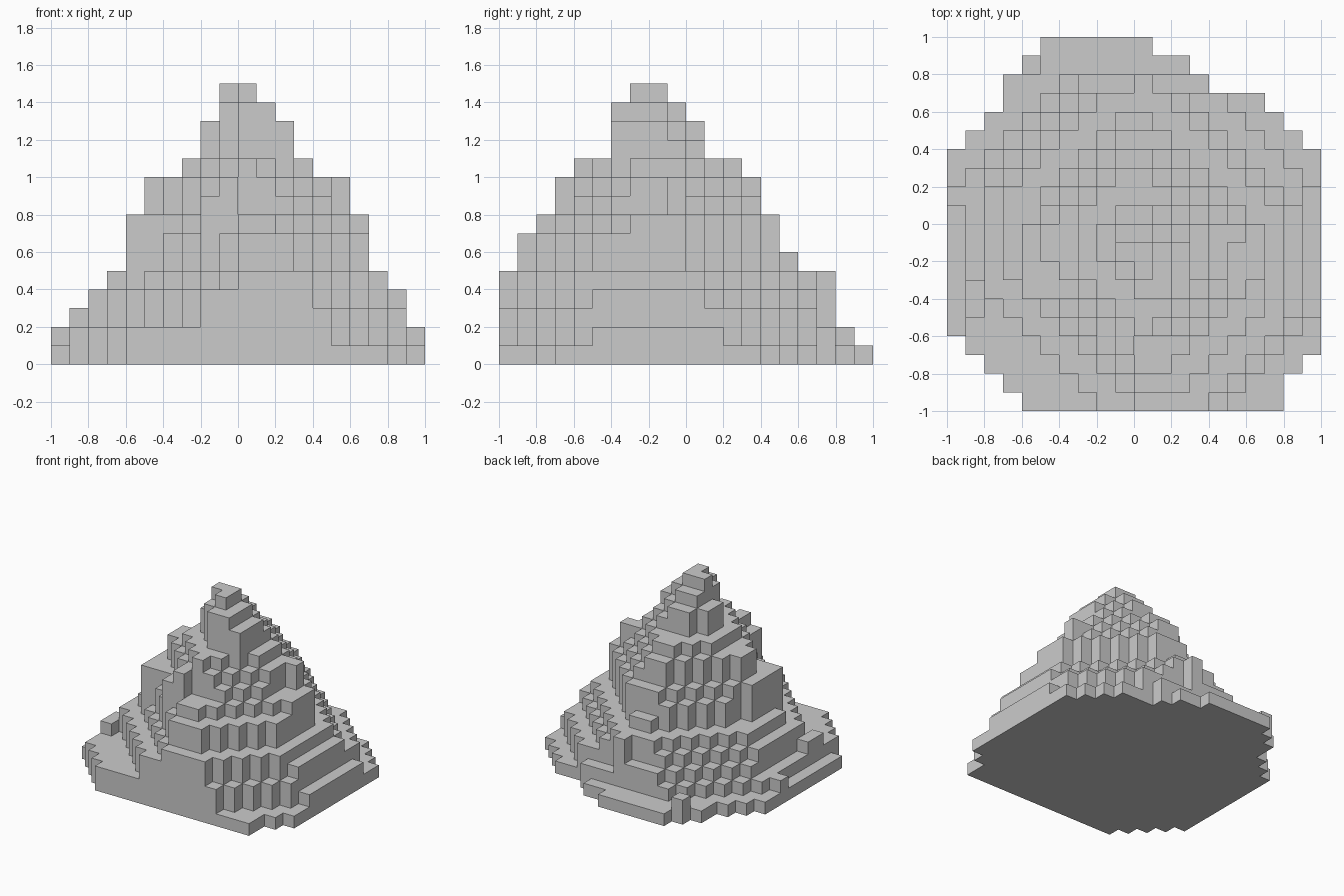
import bpy
import bmesh
from mathutils import Vector

default_cube = bpy.data.objects.get("Cube")
if default_cube:
    bpy.data.objects.remove(default_cube, do_unlink=True)

CELL = 0.1

# Terraces from the ground up: west, east, south, north limits in cells,
# then stair-stepped corner cuts: south-west, south-east, north-east, north-west
TERRACES = [
    (-10, 10, -10, 7, 4, 3, 3, 3),
    (-9, 10, -10, 8, 3, 5, 6, 5),
    (-8, 9, -10, 7, 6, 4, 4, 4),
    (-8, 9, -10, 7, 6, 5, 6, 5),
    (-7, 8, -10, 7, 7, 4, 6, 5),
    (-5, 7, -9, 6, 5, 4, 6, 4),
    (-5, 7, -9, 5, 5, 4, 5, 3),
    (-5, 7, -8, 5, 5, 5, 5, 4),
    (-4, 5, -6, 4, 3, 2, 3, 3),
    (-4, 5, -6, 4, 3, 3, 4, 3),
    (-3, 4, -6, 3, 3, 3, 3, 2),
    (-2, 3, -4, 1, 2, 0, 1, 1),
    (-2, 3, -4, 1, 2, 0, 2, 1),
    (-1, 2, -4, 0, 1, 0, 1, 0),
    (-1, 1, -3, -1, 1, 0, 0, 0),
]

# Rocky outcrops: west, east, south, north limits and top level
OUTCROPS = [
    (-6, -4, -4, 0, 8),
    (-5, -3, -2, 0, 10),
    (5, 6, -1, 0, 10),
    (-7, 4, 7, 8, 1),
    (-6, 3, 8, 9, 1),
    (-5, 1, 9, 10, 1),
    (-6, -5, 8, 9, 2),
    (-10, -9, 1, 2, 2),
    (-9, -8, -5, -3, 3),
    (-3, 1, 7, 8, 3),
    (0, 1, 7, 8, 5),
    (-2, -1, -7, -5, 9),
    (-1, 0, -7, -5, 10),
    (5, 8, -10, -8, 1),
]


def terrace_columns(west, east, south, north, sw, se, ne, nw):
    """Columns of a rectangle whose corners are cut in steps."""
    for x in range(west, east):
        for y in range(south, north):
            w, e = x - west, east - 1 - x
            s, n = y - south, north - 1 - y
            if w + s >= sw and e + s >= se and e + n >= ne and w + n >= nw:
                yield x, y


def raise_column(heights, column, top):
    heights[column] = max(heights.get(column, 0), top)


# Height of every column
heights = {}
for level, terrace in enumerate(TERRACES):
    for column in terrace_columns(*terrace):
        raise_column(heights, column, level + 1)
for west, east, south, north, top in OUTCROPS:
    for x in range(west, east):
        for y in range(south, north):
            raise_column(heights, (x, y), top)


def is_solid(cell):
    x, y, z = cell
    return 0 <= z < heights.get((x, y), 0)


def add_side(bm, cell, axis, sign):
    """One square side of a cell, facing outward."""
    normal, u, v = Vector(), Vector(), Vector()
    normal[axis] = sign
    u[(axis + 1) % 3] = 1
    v[(axis + 2) % 3] = sign
    centre = Vector(cell) + Vector((0.5, 0.5, 0.5)) + normal / 2
    corners = [centre + (a * u + b * v) / 2
               for a, b in ((-1, -1), (1, -1), (1, 1), (-1, 1))]
    bm.faces.new([bm.verts.new(c * CELL) for c in corners])


# Only exposed sides become faces
bm = bmesh.new()
for (x, y), top in heights.items():
    for z in range(top):
        for axis in range(3):
            for sign in (-1, 1):
                neighbour = [x, y, z]
                neighbour[axis] += sign
                if not is_solid(neighbour):
                    add_side(bm, (x, y, z), axis, sign)
bmesh.ops.remove_doubles(bm, verts=bm.verts, dist=CELL / 100)

mesh = bpy.data.meshes.new("stepped_mountain")
bm.to_mesh(mesh)
bm.free()
mountain = bpy.data.objects.new("stepped_mountain", mesh)
bpy.context.collection.objects.link(mountain)

# Plain grey stone
stone = bpy.data.materials.new("grey_stone")
stone.use_nodes = True
grey = (0.6, 0.6, 0.6, 1)
stone.diffuse_color = grey
for node in stone.node_tree.nodes:
    if node.type == "BSDF_PRINCIPLED":
        node.inputs["Base Color"].default_value = grey
mesh.materials.append(stone)
